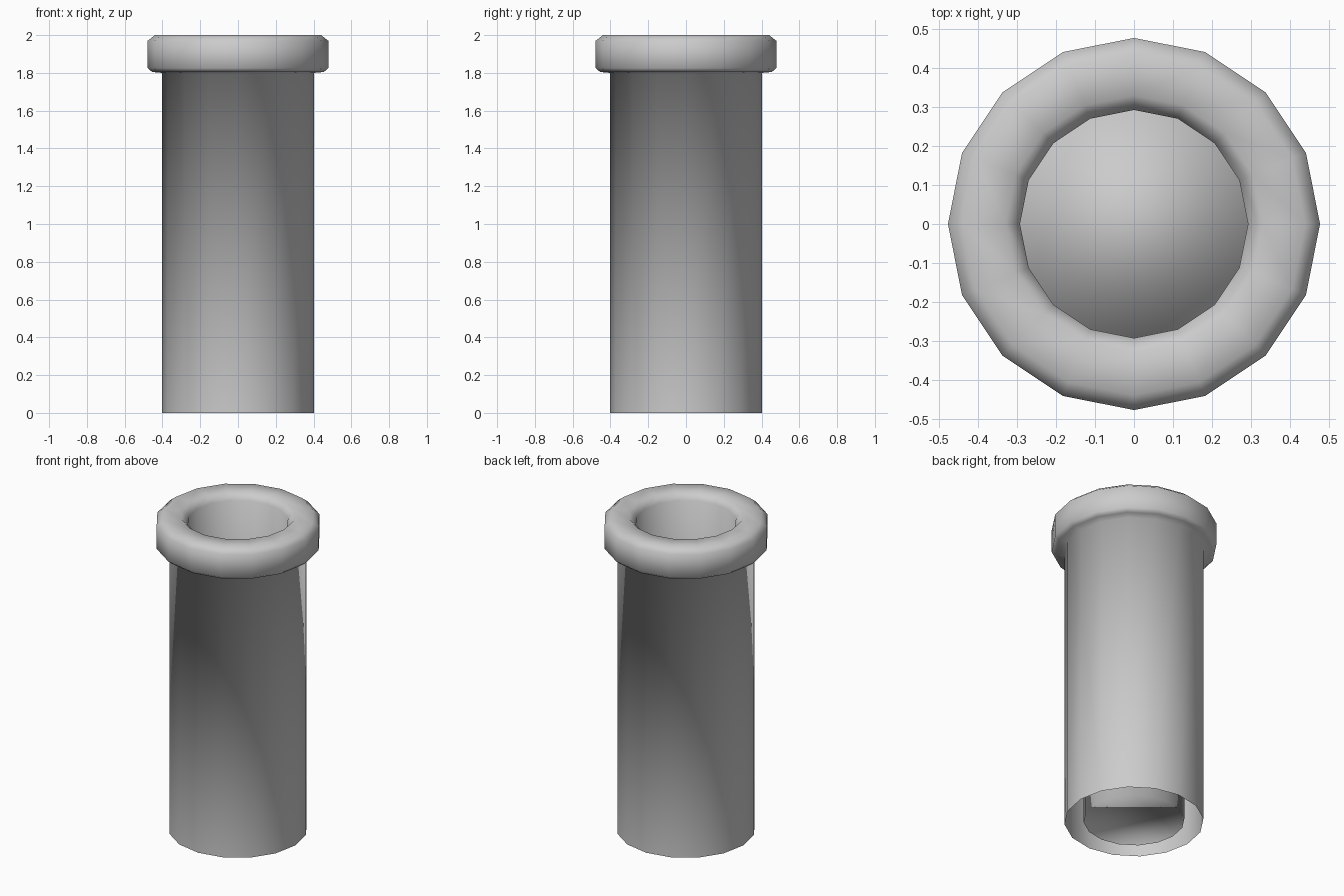
import bpy, bmesh, math

if "Cube" in bpy.data.objects:
    bpy.data.objects.remove(bpy.data.objects["Cube"])

SIDES = 16


def lathe(name, profile, cap_end=False, sharp_angle=180):
    """Revolve (radius, z) points around z into a 16-sided smooth part."""
    bm = bmesh.new()
    rings = []
    for r, z in profile:
        rings.append([bm.verts.new((r * math.cos(2 * math.pi * i / SIDES),
                                    r * math.sin(2 * math.pi * i / SIDES), z))
                      for i in range(SIDES)])
    for a, b in zip(rings, rings[1:]):
        for i in range(SIDES):
            j = (i + 1) % SIDES
            bm.faces.new((a[i], b[i], b[j], a[j]))
    if cap_end:
        bm.faces.new(rings[-1])
    for f in bm.faces:
        f.smooth = True
    for e in bm.edges:
        if len(e.link_faces) == 2 and e.calc_face_angle(0) > math.radians(sharp_angle):
            e.smooth = False
    mesh = bpy.data.meshes.new(name)
    bm.to_mesh(mesh)
    bm.free()
    obj = bpy.data.objects.new(name, mesh)
    bpy.context.collection.objects.link(obj)
    return obj


# Outer tube, open at the bottom, turning out under the collar
# then over the rounded rim and down the bore to its closed floor
lathe("pipe", [(0.403, 0.0), (0.403, 1.80), (0.455, 1.805), (0.478, 1.825),
               (0.478, 1.97), (0.44, 2.0), (0.33, 2.0), (0.293, 1.96),
               (0.293, 0.01)], cap_end=True, sharp_angle=80)
